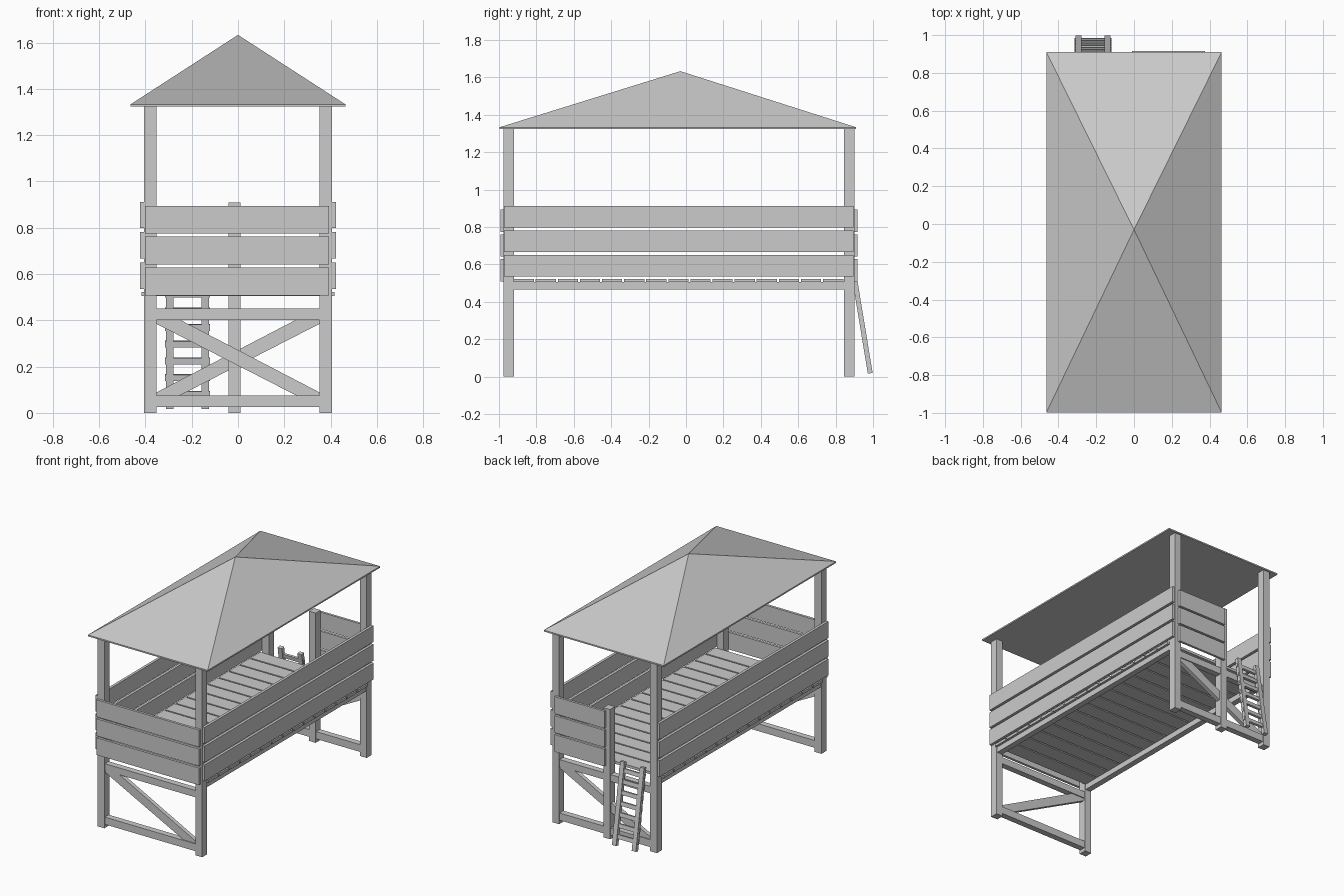
import bpy, math
from mathutils import Vector

if "Cube" in bpy.data.objects:
    bpy.data.objects.remove(bpy.data.objects["Cube"])


def mesh(name, verts, faces):
    me = bpy.data.meshes.new(name)
    me.from_pydata(verts, [], faces)
    me.update()
    ob = bpy.data.objects.new(name, me)
    bpy.context.collection.objects.link(ob)
    return ob


def box(name, x0, x1, y0, y1, z0, z1):
    c = Vector(((x0 + x1) / 2, (y0 + y1) / 2, (z0 + z1) / 2))
    hx, hy, hz = (x1 - x0) / 2, (y1 - y0) / 2, (z1 - z0) / 2
    v = [(i * hx, j * hy, k * hz) for k in (-1, 1)
         for i, j in ((-1, -1), (1, -1), (1, 1), (-1, 1))]
    f = [(3, 2, 1, 0), (4, 5, 6, 7)] + [(i, (i + 1) % 4, (i + 1) % 4 + 4, i + 4) for i in range(4)]
    ob = mesh(name, v, f)
    ob.location = c
    return ob


def prism_xz(name, pts, y0, y1):
    n = len(pts)
    v = [(x, y0, z) for x, z in pts] + [(x, y1, z) for x, z in pts]
    f = [tuple(range(n)), tuple(range(2 * n - 1, n - 1, -1))]
    f += [(i, i + n, (i + 1) % n + n, (i + 1) % n) for i in range(n)]
    return mesh(name, v, f)


# Corner posts and the shorter gate post
FRONT, BACK = (-0.975, -0.92), (0.845, 0.90)
for end, (ya, yb) in (("front", FRONT), ("back", BACK)):
    for side, s in (("left", -1), ("right", 1)):
        xa, xb = sorted((s * 0.353, s * 0.405))
        box(f"{end}_{side}_post", xa, xb, ya, yb, 0, 1.33)
box("gate_post", -0.042, 0.01, *BACK, 0, 0.908)

# End frames: lower and upper rails with a diagonal brace (mirrored at the back)
brace = [(-0.353, 0.385), (0.25, 0.076), (0.353, 0.076), (0.353, 0.088), (-0.25, 0.402), (-0.353, 0.402)]
for end, (ya, yb), m in (("front", FRONT, 1), ("back", BACK, -1)):
    box(f"{end}_lower_rail", -0.353, 0.353, ya + 0.006, yb - 0.006, 0.025, 0.076)
    box(f"{end}_upper_rail", -0.353, 0.353, ya + 0.006, yb - 0.006, 0.402, 0.45)
    pts = brace if m == 1 else [(-x, z) for x, z in reversed(brace)]
    prism_xz(f"{end}_brace", pts, ya + 0.013, yb - 0.013)

# Side beams and deck planks
for side, s in (("left", -1), ("right", 1)):
    xa, xb = sorted((s * 0.358, s * 0.40))
    box(f"{side}_deck_beam", xa, xb, -0.92, 0.845, 0.466, 0.505)
for i in range(15):
    y = -0.922 + i * 0.1182
    box(f"deck_plank_{i + 1}", -0.417, 0.417, y, y + 0.108, 0.505, 0.523)

# Railing boards: both long sides, the full front, half of the back
for i in range(3):
    z = 0.536 + i * 0.131
    for side, s in (("left", -1), ("right", 1)):
        xa, xb = sorted((s * 0.404, s * 0.423))
        box(f"{side}_railing_board_{i + 1}", xa, xb, -0.972, 0.896, z, z + 0.114)
    z = 0.508 + i * 0.133
    box(f"front_railing_board_{i + 1}", -0.402, 0.393, -0.993, -0.975, z, z + 0.12)
    box(f"back_railing_board_{i + 1}", -0.01, 0.377, 0.90, 0.917, z, z + 0.12)

# Hipped roof on a thin slab edge
X, Y0, Y1 = 0.464, -0.998, 0.91
ring = [(-X, Y0), (X, Y0), (X, Y1), (-X, Y1)]
verts = [(x, y, 1.323) for x, y in ring] + [(x, y, 1.333) for x, y in ring] + [(0, -0.03, 1.633)]
faces = [(3, 2, 1, 0)]
for i in range(4):
    j = (i + 1) % 4
    faces += [(i, j, j + 4, i + 4), (i + 4, j + 4, 8)]
mesh("roof", verts, faces)

# Leaning ladder
bottom, top = Vector((0, 0.985, 0.018)), Vector((0, 0.894, 0.57))
d = top - bottom
tilt = math.atan2(-d.y, d.z)
mid = (top + bottom) / 2
for side, x in (("left", -0.294), ("right", -0.141)):
    rail = box(f"ladder_{side}_rail", x - 0.016, x + 0.016, mid.y - 0.013, mid.y + 0.013,
               mid.z - d.length / 2, mid.z + d.length / 2)
    rail.rotation_euler.x = tilt
for i in range(7):
    z = 0.08 + i * 0.0722
    y = bottom.y + d.y * (z - bottom.z) / d.z
    rung = box(f"ladder_rung_{i + 1}", -0.315, -0.12, y - 0.008, y + 0.008, z - 0.014, z + 0.014)
    rung.rotation_euler.x = tilt
